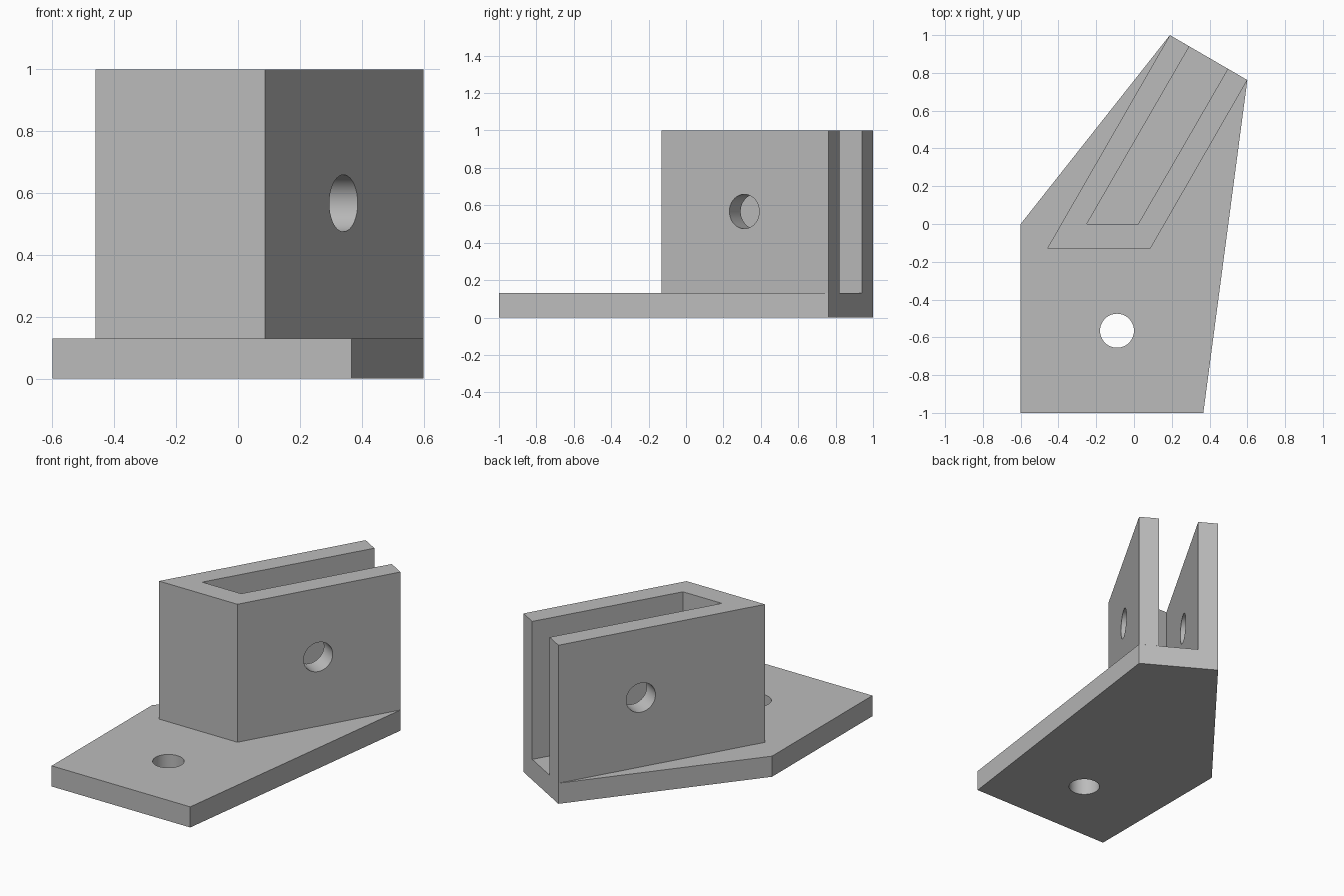
import bpy, bmesh, math
from mathutils import Vector

cube = bpy.data.objects.get("Cube")
if cube:
    bpy.data.objects.remove(cube, do_unlink=True)

grey = bpy.data.materials.new("plain grey")
grey.use_nodes = True
grey.diffuse_color = (0.5, 0.5, 0.5, 1)
grey.node_tree.nodes["Principled BSDF"].inputs["Base Color"].default_value = (0.5, 0.5, 0.5, 1)


def prism(name, outline, bottom, top):
    """Extrude a counter-clockwise plan outline between two heights."""
    bm = bmesh.new()
    face = bm.faces.new([bm.verts.new((x, y, bottom)) for x, y in outline])
    new = bmesh.ops.extrude_face_region(bm, geom=[face])["geom"]
    bmesh.ops.translate(bm, vec=(0, 0, top - bottom),
                        verts=[v for v in new if isinstance(v, bmesh.types.BMVert)])
    bmesh.ops.recalc_face_normals(bm, faces=bm.faces)
    mesh = bpy.data.meshes.new(name)
    bm.to_mesh(mesh)
    bm.free()
    mesh.materials.append(grey)
    obj = bpy.data.objects.new(name, mesh)
    bpy.context.collection.objects.link(obj)
    return obj


def drill(name, centre, axis, radius, depth):
    """Cylindrical cutter along an axis."""
    bpy.ops.mesh.primitive_cylinder_add(vertices=64, radius=radius, depth=depth, location=centre)
    obj = bpy.context.object
    obj.name = name
    obj.rotation_euler = Vector(axis).to_track_quat("Z", "Y").to_euler()
    obj.data.materials.append(grey)
    obj.hide_render = True
    return obj


def combine(target, other, operation):
    """Apply a boolean and discard the second object."""
    mod = target.modifiers.new(operation.lower(), "BOOLEAN")
    mod.operation, mod.object, mod.solver = operation, other, "EXACT"
    bpy.context.view_layer.objects.active = target
    bpy.ops.object.modifier_apply(modifier=mod.name)
    bpy.data.objects.remove(other, do_unlink=True)


plate_top = 0.13
back_left, back_right = (0.19, 1.0), (0.6, 0.762)

# Five-sided mounting plate and the U-shaped wall standing on it
bracket = prism("mounting_bracket",
                [(-0.6, 0), (-0.6, -1), (0.367, -1), back_right, back_left], 0, plate_top)
channel = prism("channel_wall",
                [(-0.46, -0.13), (0.087, -0.13), back_right, (0.497, 0.822),
                 (0.022, 0), (-0.25, 0), (0.293, 0.94), back_left], plate_top, 1)
combine(bracket, channel, "UNION")

# Screw hole in the plate, cross-pin hole through both walls
across = (math.cos(math.radians(30)), -math.sin(math.radians(30)), 0)
combine(bracket, drill("screw_hole", (-0.09, -0.565, 0.07), (0, 0, 1), 0.09, 0.5), "DIFFERENCE")
combine(bracket, drill("pin_hole", (0.136, 0.43, 0.567), across, 0.092, 0.9), "DIFFERENCE")

# Merge coplanar pieces, keep sharp edges with round holes
bm = bmesh.new()
bm.from_mesh(bracket.data)
bmesh.ops.dissolve_limit(bm, angle_limit=0.01, verts=bm.verts, edges=bm.edges)
bm.to_mesh(bracket.data)
bm.free()
bpy.ops.object.select_all(action="DESELECT")
bracket.select_set(True)
bpy.context.view_layer.objects.active = bracket
bpy.ops.object.shade_smooth_by_angle(angle=math.radians(30))
